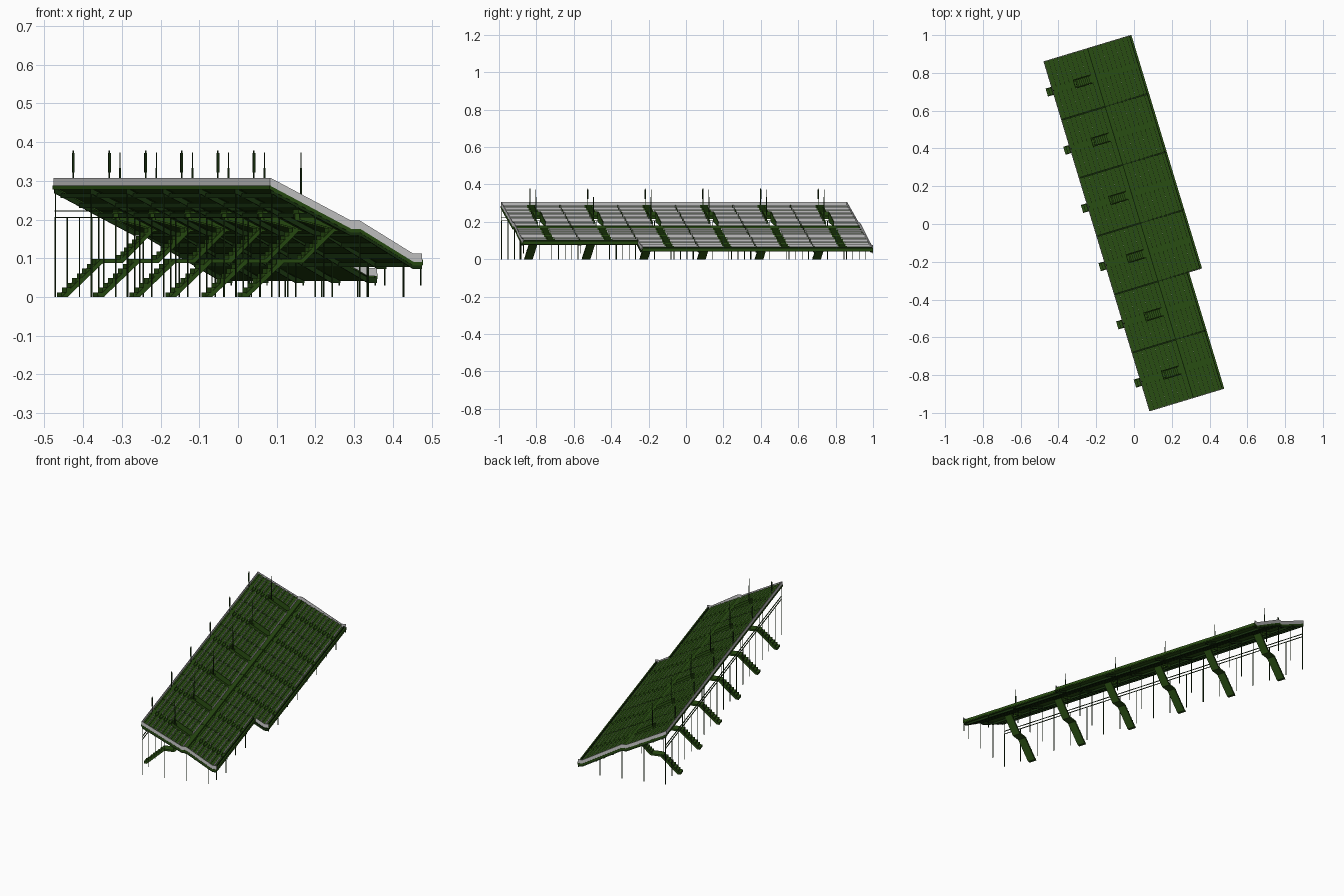
import bpy, bmesh, math
from mathutils import Matrix, Vector

if "Cube" in bpy.data.objects:
    bpy.data.objects.remove(bpy.data.objects["Cube"])

# Local frame: t = across (high back edge -> low front edge), s = along the stand, z up
FRAME = Matrix.Translation((-0.475, 0.86, 0)) @ Matrix.Rotation(math.radians(16.85), 4, 'Z')
green = bpy.data.materials.new("dark_green")
green.diffuse_color = (0.022, 0.075, 0.006, 1)
green.use_nodes = True
green.node_tree.nodes["Principled BSDF"].inputs["Base Color"].default_value = green.diffuse_color
deep = bpy.data.materials.new("deep_green")
deep.diffuse_color = (0.008, 0.028, 0.004, 1)
deep.use_nodes = True
deep.node_tree.nodes["Principled BSDF"].inputs["Base Color"].default_value = deep.diffuse_color

SEC, N, WIDE = 0.322, 6, 4            # section length, count, deeper sections
LEN = SEC * N
DT, DZ, Z0, ROWS = 0.024, 0.0122, 0.29, 9
A0, A1 = 0.138, 0.184                 # aisle limits inside a section
parts = {}


def bm_of(name, mat=None):
    if name not in parts:
        parts[name] = (bmesh.new(), mat)
    return parts[name][0]


def prism(bm, profile, s0, s1):
    """Extrude a (t, z) profile along the stand from s0 to s1."""
    a = [bm.verts.new((t, -s0, z)) for t, z in profile]
    b = [bm.verts.new((t, -s1, z)) for t, z in profile]
    bm.faces.new(a)
    bm.faces.new(b[::-1])
    n = len(a)
    for i in range(n):
        j = (i + 1) % n
        bm.faces.new((a[i], b[i], b[j], a[j]))


def box(bm, t0, t1, s0, s1, z0, z1):
    prism(bm, [(t0, z0), (t1, z0), (t1, z1), (t0, z1)], s0, s1)


def post(bm, t, s, z0, z1, w=0.004):
    box(bm, t - w / 2, t + w / 2, s - w / 2, s + w / 2, z0, z1)


def band(bm, path, s0, s1, lo, hi):
    """Strip following a (t, z) path, from lo to hi above it."""
    for (ta, za), (tb, zb) in zip(path, path[1:]):
        prism(bm, [(ta, za + lo), (tb, zb + lo), (tb, zb + hi), (ta, za + hi)], s0, s1)


def steps(n_low):
    """Treads as (t0, t1, z, is_row): upper rows, cross walk, lower rows, front walk."""
    out = [(i * DT, (i + 1) * DT, Z0 - i * DZ, True) for i in range(ROWS)]
    t, z = ROWS * DT, Z0 - ROWS * DZ
    out.append((t, t + DT, z, False))
    t += DT
    for i in range(n_low):
        z -= DZ
        out.append((t, t + DT, z, True))
        t += DT
    out.append((t, t + DT, z - DZ, False))
    return out


def path_of(n_low):
    tw, zw = ROWS * DT, Z0 - ROWS * DZ
    tl, zl = tw + DT * (1 + n_low), zw - DZ * (n_low + 1)
    return [(0, Z0), (tw, zw), (tw + DT, zw), (tl, zl), (tl + DT, zl)]


def height(t):
    p = path_of(9)
    for (ta, za), (tb, zb) in zip(p, p[1:]):
        if t <= tb:
            return za + (zb - za) * (t - ta) / (tb - ta)
    return p[-1][1]


deck, riser = bm_of("terrace_treads", green), bm_of("terrace_risers")
bench = bm_of("bench_seats", green)
stair, wall = bm_of("access_stairs", green), bm_of("entry_walls", green)
beam, col = bm_of("raking_beams", deep), bm_of("support_columns", deep)
pole = bm_of("tall_poles", deep)
rail = bm_of("back_rails", deep)
fascia = bm_of("front_fascia", green)
parapet = bm_of("parapet_panels")

for k in range(N):
    s = k * SEC
    nl = 9 if k < WIDE else 6
    path = path_of(nl)
    end = path[-1][0]

    # stepped terraces with an entry opening in the middle aisle
    for i, (t0, t1, z, row) in enumerate(steps(nl)):
        opening = 5 <= i <= 8
        spans = [(0.002, A0), (A1, SEC - 0.002)] if opening else [(0.002, SEC - 0.002)]
        for a, b in spans:
            prism(deck, [(t0, z), (t1, z), (t1, z - DZ - 0.005), (t0, z - 0.005)], s + a, s + b)
        if row:
            for a, b in ((0.002, A0), (A1, SEC - 0.002)):
                box(riser, t1 - 0.001, t1 + 0.0008, s + a, s + b, z - DZ, z)
                box(bench, t0 + 0.002, t0 + 0.011, s + a + 0.003, s + b - 0.003,
                    z + 0.0045, z + 0.0062)
        # aisle half steps
        if row and not opening:
            box(deck, t1, t1 + DT / 2, s + A0 + 0.008, s + A1 - 0.008, z - DZ, z - DZ / 2)

    # entry walls around the opening
    to, tw = 5 * DT, ROWS * DT
    for a in (A0, A1):
        prism(wall, [(to, height(to) - 0.03), (tw, height(tw) - 0.006),
                     (tw, height(tw) + 0.018), (to, height(to) + 0.026)],
              s + a - 0.002, s + a + 0.002)
    box(wall, to - 0.004, to, s + A0 - 0.002, s + A1 + 0.002, height(to) - 0.015, height(to) + 0.026)

    # access stair: two flights with a landing, up to the cross walk
    zw = Z0 - ROWS * DZ
    run = [(-0.035, 0), (0.072, 0.098), (0.125, 0.098), (0.21, zw - 0.002), (0.236, zw - 0.002)]
    under = [(0.24, zw - 0.01), (0.214, zw - 0.011), (0.13, 0.088), (0.077, 0.088), (-0.019, 0)]
    prism(stair, run + under, s + A0 + 0.001, s + A1 - 0.001)
    for (ta, za), (tb, zb) in ((run[0], run[1]), (run[2], run[3])):
        for j in range(8):
            t, z = ta + (tb - ta) * j / 8, za + (zb - za) * j / 8
            d, h = (tb - ta) / 8, (zb - za) / 8
            prism(stair, [(t, z), (t + d, z + h), (t, z + h)], s + A0 + 0.004, s + A1 - 0.004)

    # poles: one with a board on the back edge, one at the entry
    mid = s + SEC / 2
    post(pole, 0.003, mid, Z0 - 0.01, 0.378, 0.003)
    post(pole, 0.003, mid, 0.322, 0.372, 0.006)
    post(pole, 0.128, mid + 0.005, height(0.128) - 0.01, 0.373, 0.002)
    post(pole, 0.128, mid + 0.005, height(0.128) - 0.01, 0.333, 0.004)

    # front edge fascia, low rail and drop posts
    zf = path[-1][1]
    box(fascia, end - 0.003, end + 0.002, s, s + SEC, zf - 0.012, zf + 0.002)
    box(rail, end - 0.011, end - 0.007, s, s + SEC, zf, zf + 0.008)
    post(col, end - 0.002, mid, 0, zf, 0.003)

# raking beams and support columns on the section lines
for k in range(N + 1):
    s = min(max(k * SEC, 0.003), LEN - 0.003)
    nl = 9 if k <= WIDE else 6
    p = path_of(nl)
    band(beam, p, s - 0.003, s + 0.003, -0.022, -0.008)
    for t in (0.003, 0.12, 0.24, 0.36):
        post(col, t, s, 0, height(t) - 0.012, 0.003)
    post(col, p[-1][0] - 0.003, s, 0.03, p[-1][1], 0.003)

# intermediate back posts and long rails
for i in range(3 * N + 1):
    post(col, 0.003, min(i * SEC / 3 + 0.002, LEN - 0.002), 0, 0.205, 0.003)
for z in (0.205, 0.222):
    box(rail, 0.001, 0.005, 0, LEN, z - 0.0015, z + 0.0015)
# purlins beneath the terraces
for t in (0.02, 0.07, 0.12, 0.24, 0.29, 0.34, 0.38):
    cuts = [(0, LEN)]
    if t == 0.12:
        cuts = [(k * SEC, k * SEC + A0) for k in range(N)] + \
               [(k * SEC + A1, (k + 1) * SEC) for k in range(N)]
    for a, b in cuts:
        box(beam, t - 0.003, t + 0.003, a, b, height(t) - 0.024, height(t) - 0.012)

# grey parapets: back edge, both ends, and the return where the stand narrows
box(parapet, -0.002, 0.001, 0, LEN, Z0 - 0.002, Z0 + 0.017)
band(parapet, path_of(9), -0.001, 0.002, -0.004, 0.017)
band(parapet, path_of(6), LEN - 0.002, LEN + 0.001, -0.004, 0.017)
band(parapet, path_of(9)[3:], SEC * WIDE - 0.001, SEC * WIDE + 0.002, -0.004, 0.017)
ret = [(path_of(6)[-1][0], height(path_of(6)[-1][0])), path_of(9)[3]]
band(parapet, ret, SEC * WIDE - 0.001, SEC * WIDE + 0.002, -0.004, 0.017)
# green edge trims under the parapets
box(fascia, -0.004, 0.004, 0, LEN, Z0 - 0.012, Z0 - 0.002)
band(fascia, path_of(9), -0.002, 0.002, -0.014, -0.004)
band(fascia, path_of(6), LEN - 0.002, LEN + 0.002, -0.014, -0.004)

# turn every collected part into an object
for name, (bm, mat) in parts.items():
    bmesh.ops.recalc_face_normals(bm, faces=bm.faces[:])
    bm.transform(FRAME)
    mesh = bpy.data.meshes.new(name)
    bm.to_mesh(mesh)
    bm.free()
    if mat:
        mesh.materials.append(mat)
    bpy.context.collection.objects.link(bpy.data.objects.new(name, mesh))
